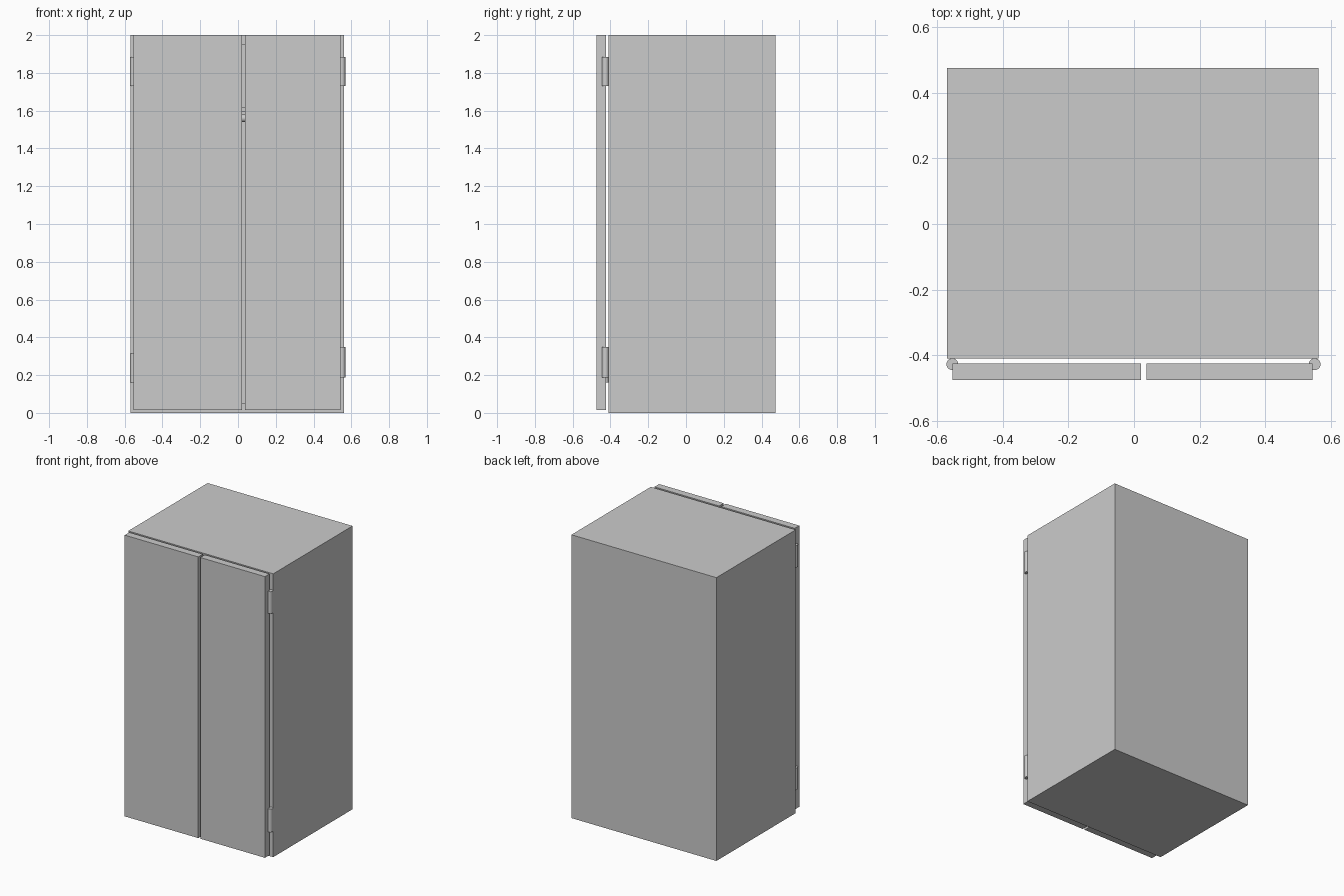
import bpy, bmesh, math

if "Cube" in bpy.data.objects:
    bpy.data.objects.remove(bpy.data.objects["Cube"])


def box(name, x0, x1, y0, y1, z0, z1):
    bm = bmesh.new()
    bmesh.ops.create_cube(bm, size=1)
    for v in bm.verts:
        v.co = (x1 if v.co.x > 0 else x0,
                y1 if v.co.y > 0 else y0,
                z1 if v.co.z > 0 else z0)
    return finish(name, bm)


def finish(name, bm):
    mesh = bpy.data.meshes.new(name)
    bm.to_mesh(mesh)
    bm.free()
    obj = bpy.data.objects.new(name, mesh)
    bpy.context.collection.objects.link(obj)
    return obj


def cylinder(name, radius, length, location, rotation=(0, 0, 0)):
    bpy.ops.mesh.primitive_cylinder_add(vertices=24, radius=radius, depth=length,
                                        location=location, rotation=rotation)
    obj = bpy.context.object
    obj.name = name
    bpy.ops.object.shade_smooth_by_angle()
    return obj


# Carcass: a block whose front face is inset and pushed back into an interior
X0, X1, FRONT, BACK = -0.57, 0.562, -0.41, 0.475
carcass = box("carcass", X0, X1, FRONT, BACK, 0, 2.0)
bm = bmesh.new()
bm.from_mesh(carcass.data)
front = min(bm.faces, key=lambda f: f.calc_center_median().y)
bmesh.ops.inset_region(bm, faces=[front], thickness=0.075)
inner = bmesh.ops.extrude_discrete_faces(bm, faces=[front])["faces"][0]
for v in inner.verts:
    v.co.y = BACK - 0.05
bm.to_mesh(carcass.data)
bm.free()

# Shelf with hanging rail below it
box("shelf", X0 + 0.075, X1 - 0.075, FRONT + 0.03, BACK - 0.05, 1.595, 1.62)
cylinder("hanging_rail", 0.02, X1 - X0 - 0.15, ((X0 + X1) / 2, 0.03, 1.56),
         (0, math.pi / 2, 0))

# Doors
box("left_door", -0.552, 0.022, -0.475, -0.424, 0.015, 2.0)
box("right_door", 0.038, 0.543, -0.475, -0.424, 0.015, 2.0)

# Hinge barrels between the doors and the carcass
for side, x, spans in (("left", -0.553, ((0.16, 0.315), (1.73, 1.885))),
                       ("right", 0.55, ((0.187, 0.35), (1.73, 1.885)))):
    for level, (z0, z1) in zip(("lower", "upper"), spans):
        cylinder(f"{side}_{level}_hinge", 0.018, z1 - z0, (x, -0.427, (z0 + z1) / 2))
